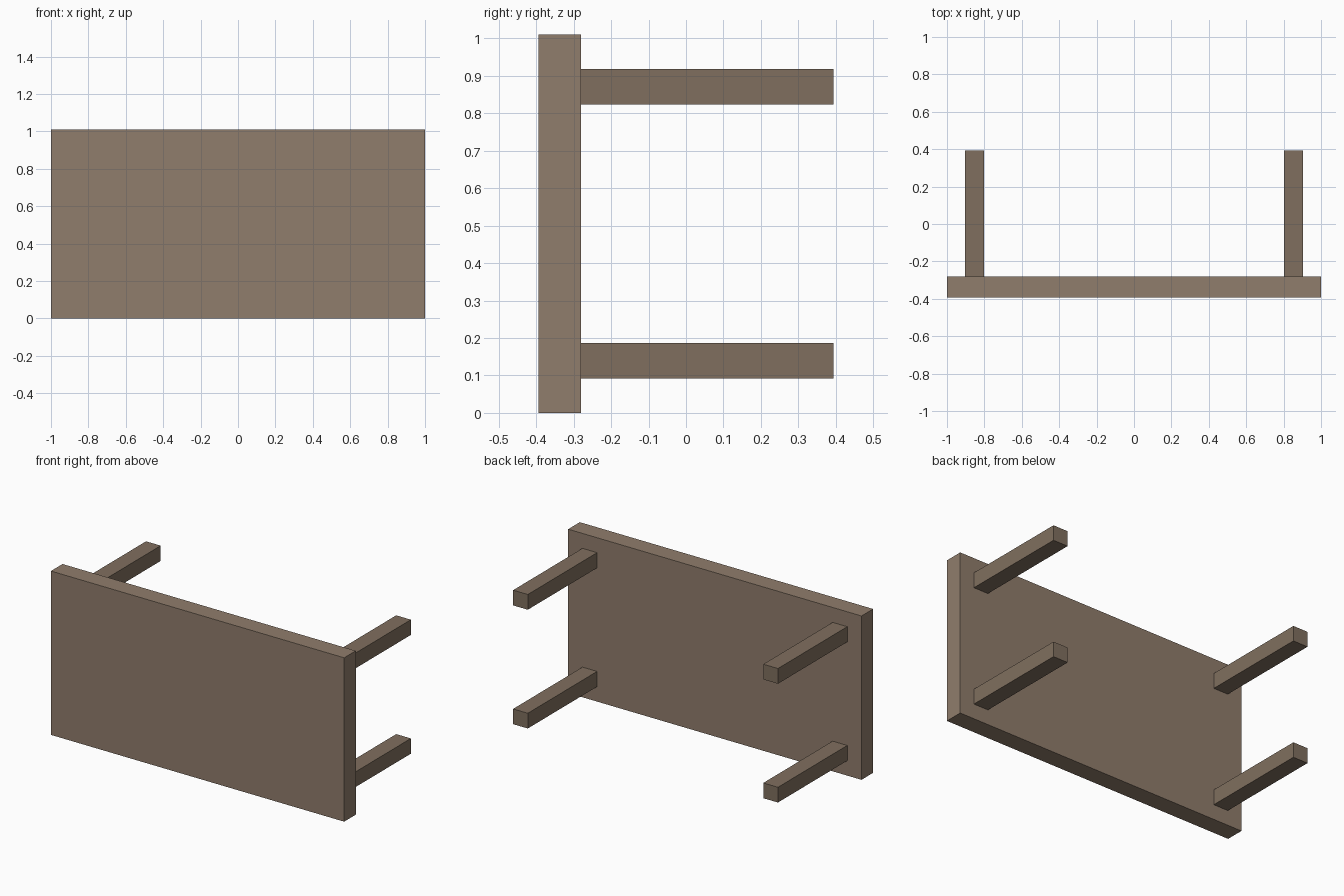
import bpy

if "Cube" in bpy.data.objects:
    bpy.data.objects.remove(bpy.data.objects["Cube"])


def material(name, color):
    mat = bpy.data.materials.new(name)
    mat.diffuse_color = (*color, 1)
    mat.use_nodes = True
    mat.node_tree.nodes["Principled BSDF"].inputs["Base Color"].default_value = mat.diffuse_color
    return mat


def box(name, lo, hi, mat):
    center = [(a + b) / 2 for a, b in zip(lo, hi)]
    bpy.ops.mesh.primitive_cube_add(size=1, location=center)
    obj = bpy.context.object
    obj.name = name
    obj.scale = [b - a for a, b in zip(lo, hi)]
    bpy.ops.object.transform_apply(location=False, rotation=False, scale=True)
    obj.data.materials.append(mat)
    return obj


top_wood = material("top_wood", (0.28, 0.205, 0.15))
leg_wood = material("leg_wood", (0.216, 0.159, 0.114))

# Table top, standing on its long edge and facing the front
FRONT, SEAM, BACK = -0.394, -0.281, 0.394
HEIGHT = 1.01
box("table_top", (-1, FRONT, 0), (1, SEAM, HEIGHT), top_wood)

# Four legs pointing backwards, one near each corner
LEG_W, LEG_H = 0.10, 0.094
for side, x in (("left", -0.853), ("right", 0.853)):
    for level, z in (("lower", 0.139), ("upper", HEIGHT - 0.139)):
        box(f"{level}_{side}_leg",
            (x - LEG_W / 2, SEAM, z - LEG_H / 2),
            (x + LEG_W / 2, BACK, z + LEG_H / 2), leg_wood)
